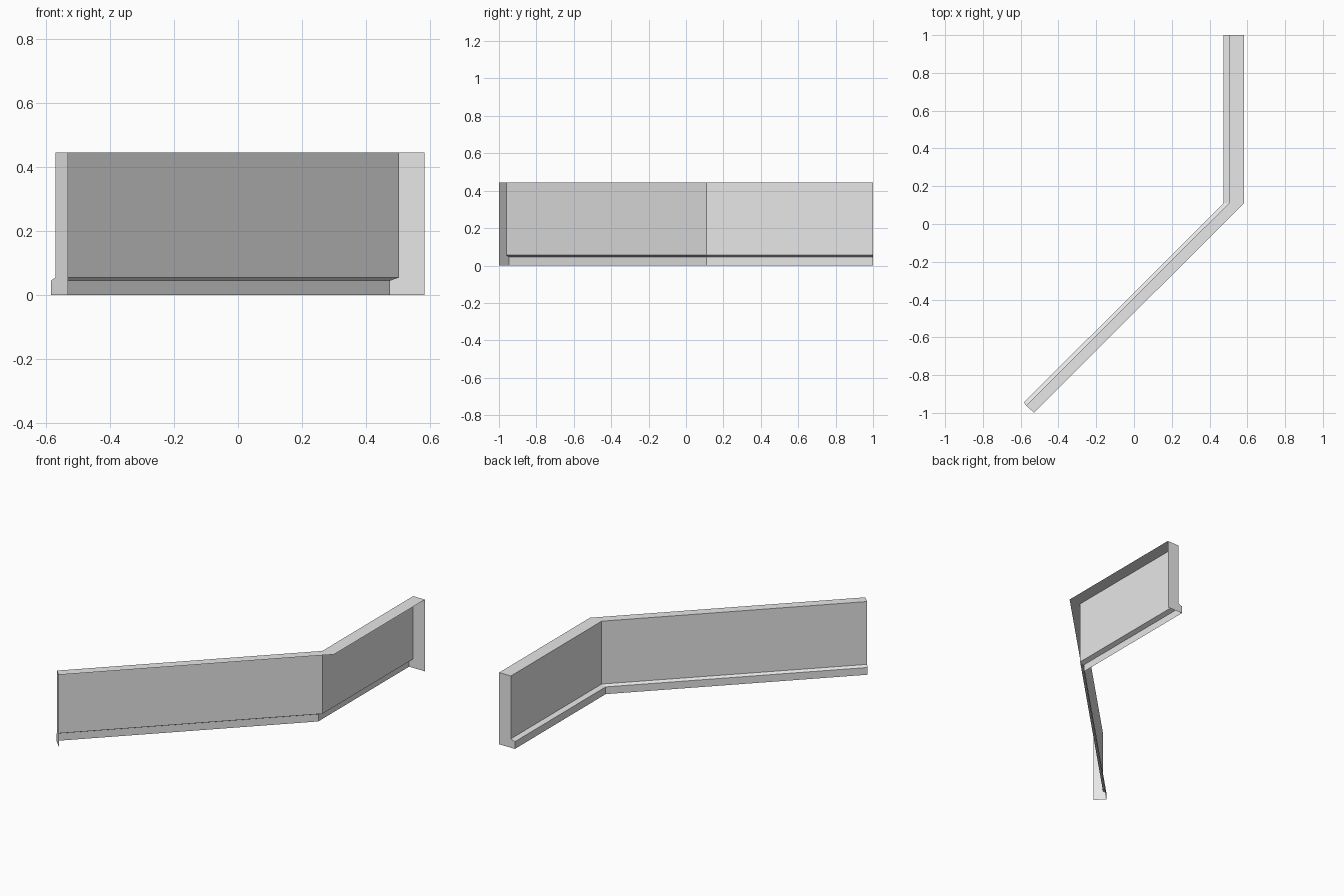
import bpy
import bmesh

cube = bpy.data.objects.get("Cube")
if cube:
    bpy.data.objects.remove(cube, do_unlink=True)

# One plain grey for the whole wall
grey = bpy.data.materials.new("light grey")
grey.use_nodes = True
colour = (0.8, 0.8, 0.8, 1)
grey.diffuse_color = colour
grey.node_tree.nodes["Principled BSDF"].inputs["Base Color"].default_value = colour

H = 0.445
# Cross-section as (inset from the outer line, height)
profile = [(0, H), (0.08, H), (0.08, 0.055), (0.108, 0.045), (0.108, 0)]
# Path stations: outer point and the direction of the inset there
stations = [
    ((-0.53, -1.0), (-0.5, 0.5)),   # square end of the diagonal run
    ((0.582, 0.11), (-1, 0)),       # bend
    ((0.582, 1.0), (-1, 0)),        # end of the straight run
]


def place(station, inset, z):
    (x, y), (dx, dy) = station
    return (x + dx * inset, y + dy * inset, z)


def make_object(name, bm):
    mesh = bpy.data.meshes.new(name)
    bm.to_mesh(mesh)
    bm.free()
    mesh.materials.append(grey)
    obj = bpy.data.objects.new(name, mesh)
    bpy.context.collection.objects.link(obj)
    return obj


# Open shell: top, wall face, sloped ledge and skirting, with closed ends
bm = bmesh.new()
rings = [[bm.verts.new(place(s, d, z)) for d, z in profile] for s in stations]
for a, b in zip(rings, rings[1:]):
    for i in range(len(profile) - 1):
        bm.faces.new((a[i], b[i], b[i + 1], a[i + 1]))

# End caps reach back to the outer bottom edge
first_foot = bm.verts.new(place(stations[0], 0, 0))
last_foot = bm.verts.new(place(stations[-1], 0, 0))
bm.faces.new(rings[0] + [first_foot])
bm.faces.new([last_foot] + rings[-1][::-1])
bm.normal_update()
make_object("bent_wall_trim", bm)
